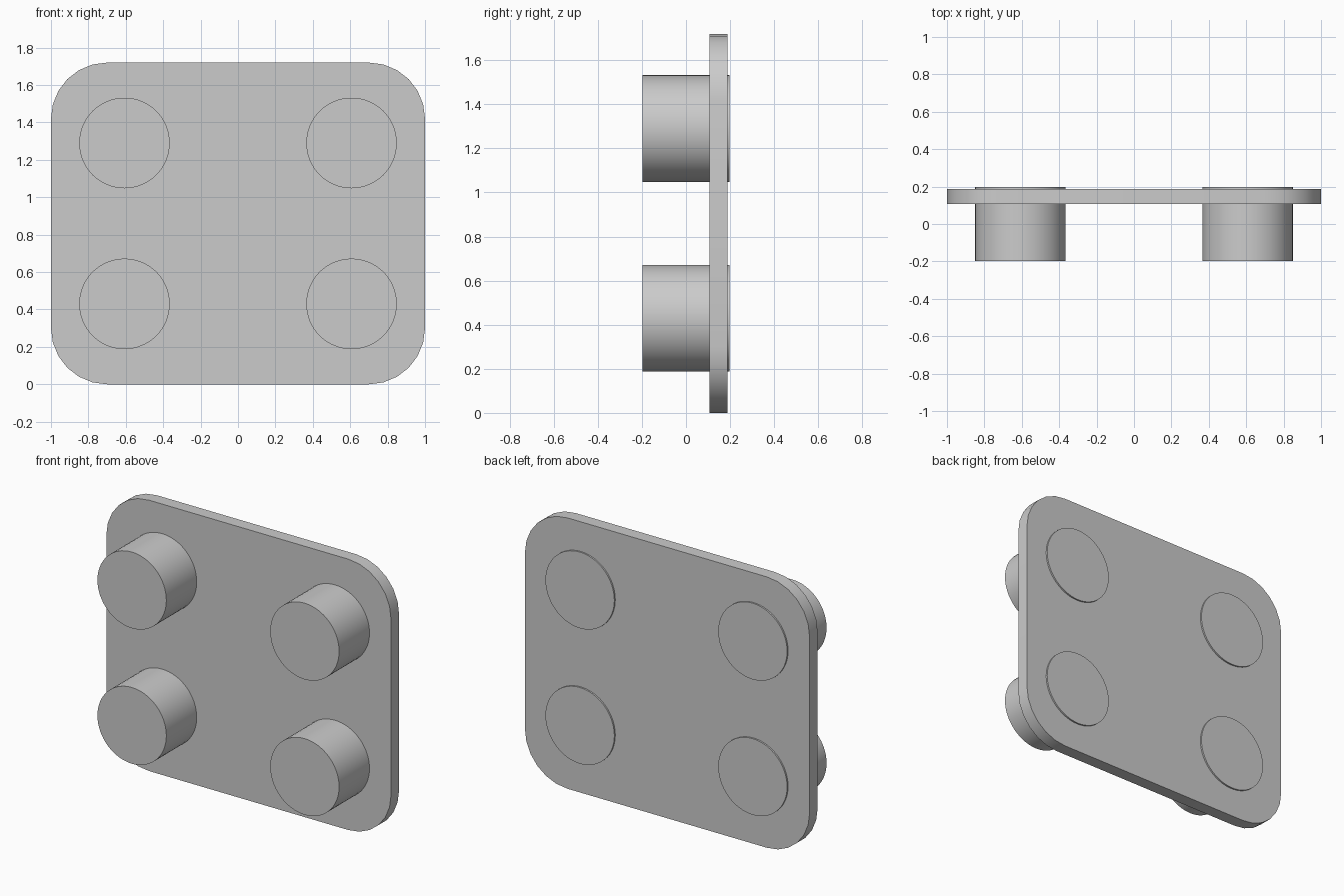
import bpy, bmesh, math
from mathutils import Matrix

cube = bpy.data.objects.get("Cube")
if cube:
    bpy.data.objects.remove(cube, do_unlink=True)

GREY = (0.6, 0.6, 0.6, 1)
grey = bpy.data.materials.new("plain_grey")
grey.use_nodes = True
grey.diffuse_color = GREY
grey.node_tree.nodes["Principled BSDF"].inputs["Base Color"].default_value = GREY


def finish(bm, name):
    """Turn the bmesh into a shaded, coloured object."""
    bmesh.ops.recalc_face_normals(bm, faces=bm.faces)
    mesh = bpy.data.meshes.new(name)
    bm.to_mesh(mesh)
    bm.free()
    mesh.materials.append(grey)
    obj = bpy.data.objects.new(name, mesh)
    bpy.context.collection.objects.link(obj)
    bpy.ops.object.select_all(action="DESELECT")
    obj.select_set(True)
    bpy.context.view_layer.objects.active = obj
    bpy.ops.object.shade_smooth_by_angle(angle=math.radians(30))


# Upright plate with rounded corners
HALF_W, HEIGHT, RADIUS, STEPS = 1.0, 1.72, 0.3, 6
FRONT, BACK = 0.107, 0.188
bm = bmesh.new()
outline = []
for corner, (sx, sz) in enumerate([(1, 1), (-1, 1), (-1, -1), (1, -1)]):
    for i in range(STEPS + 1):
        a = (corner + i / STEPS) * math.pi / 2
        x = sx * (HALF_W - RADIUS) + RADIUS * math.cos(a)
        z = HEIGHT / 2 + sz * (HEIGHT / 2 - RADIUS) + RADIUS * math.sin(a)
        outline.append(bm.verts.new((x, FRONT, z)))
face = bm.faces.new(outline)
extruded = bmesh.ops.extrude_face_region(bm, geom=[face], use_keep_orig=True)["geom"]
bmesh.ops.translate(bm, vec=(0, BACK - FRONT, 0),
                    verts=[g for g in extruded if isinstance(g, bmesh.types.BMVert)])
finish(bm, "plate")

# Four pegs passing through the plate
PEG_R, PEG_FRONT, PEG_BACK = 0.242, -0.198, 0.198
for side, x in (("right", -0.607), ("left", 0.607)):
    for level, z in (("lower", 0.43), ("upper", 1.29)):
        bm = bmesh.new()
        place = (Matrix.Translation((x, (PEG_FRONT + PEG_BACK) / 2, z))
                 @ Matrix.Rotation(math.pi / 2, 4, "X"))
        bmesh.ops.create_cone(bm, cap_ends=True, segments=64, radius1=PEG_R, radius2=PEG_R,
                              depth=PEG_BACK - PEG_FRONT, matrix=place)
        finish(bm, f"{level}_{side}_peg")
